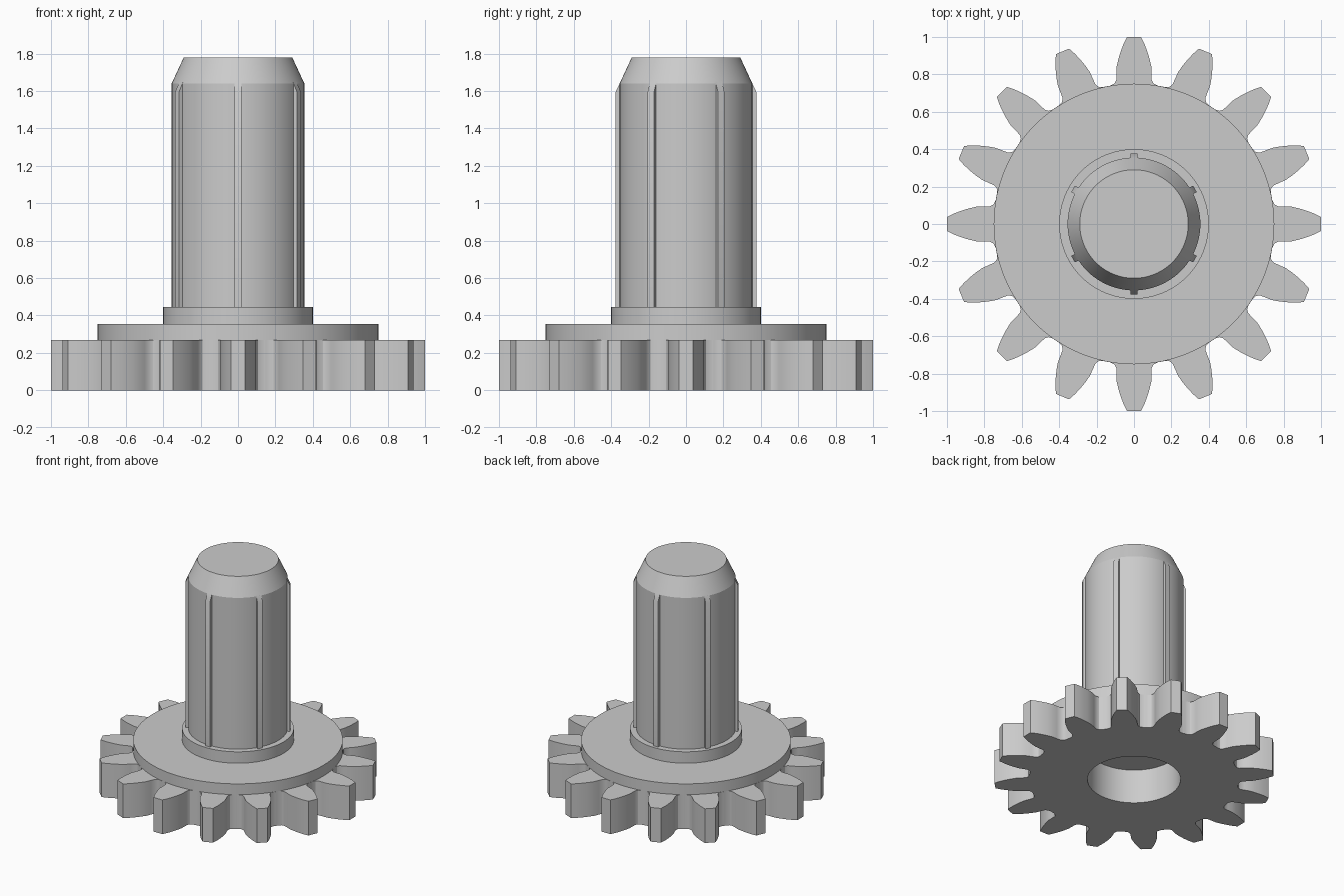
import bpy, bmesh, math

if "Cube" in bpy.data.objects:
    bpy.data.objects.remove(bpy.data.objects["Cube"])

TEETH, SEG = 16, 96
GEAR_TOP = 0.27

steel = bpy.data.materials.new("plain grey")
steel.diffuse_color = (0.6, 0.6, 0.6, 1)
steel.use_nodes = True
steel.node_tree.nodes["Principled BSDF"].inputs["Base Color"].default_value = steel.diffuse_color


def finish(name, bm, angle=30):
    bmesh.ops.recalc_face_normals(bm, faces=bm.faces)
    me = bpy.data.meshes.new(name)
    bm.to_mesh(me)
    bm.free()
    ob = bpy.data.objects.new(name, me)
    bpy.context.collection.objects.link(ob)
    me.materials.append(steel)
    bpy.ops.object.select_all(action='DESELECT')
    ob.select_set(True)
    bpy.context.view_layer.objects.active = ob
    bpy.ops.object.shade_smooth_by_angle(angle=math.radians(angle))
    return ob


def polar(r, a):
    return r * math.cos(a), r * math.sin(a)


# Gear wheel: toothed outline with a round bore, extruded upward
half_tooth = [(0.737, 0.143), (0.739, 0.128), (0.75, 0.106), (0.768, 0.095),
              (0.80, 0.094), (0.84, 0.093), (0.88, 0.084), (0.92, 0.072),
              (0.96, 0.057), (0.999, 0.038)]        # (radial, half width)
tooth = [(r, -w) for r, w in half_tooth] + [(r, w) for r, w in reversed(half_tooth)]
outline = []
for k in range(TEETH):
    a = 2 * math.pi * k / TEETH
    c, s = math.cos(a), math.sin(a)
    outline += [(x * c - y * s, x * s + y * c) for x, y in tooth]
n = len(outline)
start = -math.pi / TEETH
bore = [polar(0.333, start + 2 * math.pi * (i + 0.5) / n) for i in range(n)]

bm = bmesh.new()
loops = [[bm.verts.new((x, y, z)) for x, y in pts]
         for pts, z in ((outline, 0), (outline, GEAR_TOP), (bore, GEAR_TOP), (bore, 0))]
for j in range(4):
    a, b = loops[j], loops[(j + 1) % 4]
    for i in range(n):
        k = (i + 1) % n
        bm.faces.new((a[i], a[k], b[k], b[i]))
finish("gear_wheel", bm)

# Flange, collar and chamfered shaft: one turned profile
profile = [(0.75, GEAR_TOP), (0.75, 0.355), (0.40, 0.355), (0.40, 0.445),
           (0.355, 0.445), (0.355, 1.64), (0.29, 1.78)]
bm = bmesh.new()
rings = [[bm.verts.new((*polar(r, 2 * math.pi * i / SEG), z)) for i in range(SEG)]
         for r, z in profile]
for a, b in zip(rings, rings[1:]):
    for i in range(SEG):
        k = (i + 1) % SEG
        bm.faces.new((a[i], a[k], b[k], b[i]))
bm.faces.new(rings[0])
bm.faces.new(rings[-1])
finish("flanged_shaft", bm, 20)

# Six narrow ribs along the shaft, tops sloped like the chamfer
rib_side = [(0.35, 0.445), (0.376, 0.445), (0.376, 1.595), (0.35, 1.65)]
bm = bmesh.new()
for k in range(6):
    a = math.radians(30 + 60 * k)
    c, s = math.cos(a), math.sin(a)
    left, right = [[bm.verts.new((r * c - w * s, r * s + w * c, z)) for r, z in rib_side]
                   for w in (-0.02, 0.02)]
    bm.faces.new(left)
    bm.faces.new(right)
    for i in range(4):
        j = (i + 1) % 4
        bm.faces.new((left[i], left[j], right[j], right[i]))
finish("shaft_ribs", bm)
